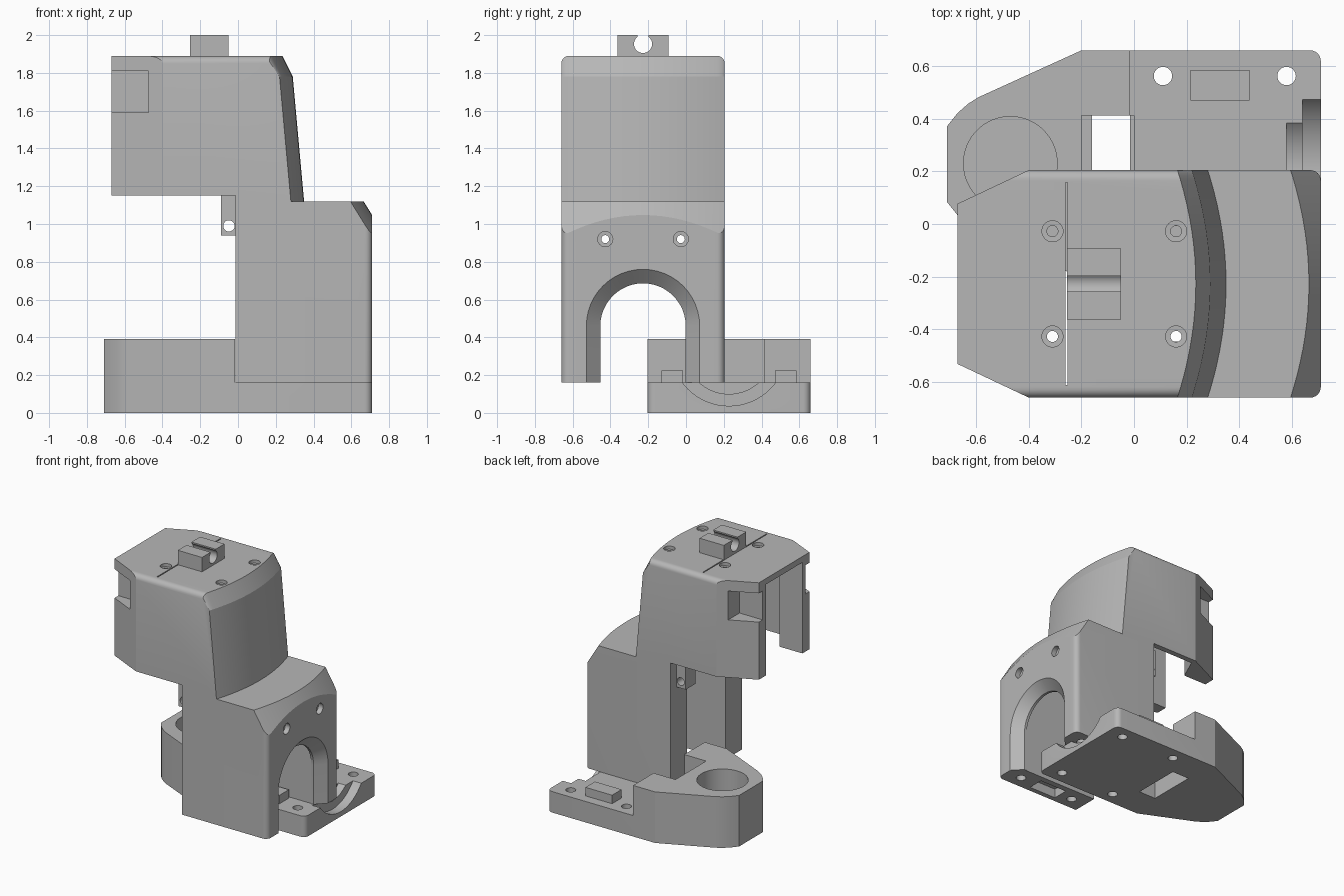
import bpy, bmesh, math

if "Cube" in bpy.data.objects:
    bpy.data.objects.remove(bpy.data.objects["Cube"])

grey = bpy.data.materials.new("matte grey")
grey.use_nodes = True
grey.diffuse_color = (0.47, 0.47, 0.47, 1)
grey.node_tree.nodes["Principled BSDF"].inputs["Base Color"].default_value = (0.47, 0.47, 0.47, 1)

YC = -0.2275   # middle of the cover
YB = 0.2275    # middle of the base
HALF = 0.4325  # half depth of both


def loft(name, rings):
    """Solid skinned through rings that share a point count."""
    bm = bmesh.new()
    rows = [[bm.verts.new(p) for p in ring] for ring in rings]
    n = len(rows[0])
    for a, b in zip(rows, rows[1:]):
        for i in range(n):
            bm.faces.new((a[i], a[(i + 1) % n], b[(i + 1) % n], b[i]))
    bm.faces.new(rows[0])
    bm.faces.new(rows[-1])
    bmesh.ops.recalc_face_normals(bm, faces=bm.faces)
    mesh = bpy.data.meshes.new(name)
    bm.to_mesh(mesh)
    bm.free()
    mesh.materials.append(grey)
    obj = bpy.data.objects.new(name, mesh)
    bpy.context.scene.collection.objects.link(obj)
    return obj


def box(name, x0, x1, y0, y1, z0, z1):
    return loft(name, [[(x0, y0, z), (x1, y0, z), (x1, y1, z), (x0, y1, z)] for z in (z0, z1)])


def place(axis, u, v, w):
    """Point at w along the axis, u and v across it."""
    return {"x": (w, u, v), "y": (u, w, v), "z": (u, v, w)}[axis]


def rod(name, axis, u, v, steps, n=32):
    """Turned shape: steps are (position along axis, radius)."""
    angles = [2 * math.pi * i / n for i in range(n)]
    return loft(name, [[place(axis, u + r * math.cos(t), v + r * math.sin(t), w) for t in angles]
                       for w, r in steps])


def prism(name, outline, z0, z1):
    return loft(name, [[(x, y, z) for x, y in outline] for z in (z0, z1)])


def cut(obj, cutters):
    for c in cutters:
        c.hide_render = True
        m = obj.modifiers.new("cut", "BOOLEAN")
        m.operation, m.solver, m.object = "DIFFERENCE", "EXACT", c
    bpy.context.view_layer.update()
    graph = bpy.context.evaluated_depsgraph_get()
    mesh = bpy.data.meshes.new_from_object(obj.evaluated_get(graph))
    obj.modifiers.clear()
    obj.data = mesh
    for c in cutters:
        bpy.data.objects.remove(c)


def rounding(d, r):
    """Drop of a rounded edge near the sides of the cover."""
    t = max(0.0, abs(d) - (HALF - r))
    return r - math.sqrt(max(0.0, r * r - t * t))


def bow(d):
    return -0.07 * (d / HALF) ** 2


# Cover: bowed side profile swept across its depth
def cover_ring(d):
    b, top, right = bow(d), 1.89 - rounding(d, 0.04), 0.71 - rounding(d, 0.04)
    left = -0.67 + max(0.0, abs(d) - 0.305) * 2.118
    shoulder = 0.665 + b
    pts = [(-0.012, 0.16), (right, 0.16), (right, 1.12 - (right - shoulder) / 0.62),
           (shoulder, 1.12), (0.35 + b, 1.12), (0.29 + b, 1.78), (0.235 + b, top),
           (left, top), (left, 1.15), (-0.012, 1.15)]
    return [(x, YC + d, z) for x, z in pts]


side = [0.05, 0.1, 0.15, 0.2, 0.25, 0.305, 0.35]
side += [HALF - 0.04 + 0.04 * math.sin(math.radians(a)) for a in range(0, 91, 15)]
cover = loft("cover", [cover_ring(d) for d in [-s for s in reversed(side)] + [0] + side])


# Hollow of the upper head, open below and at the end
def hollow_ring(d):
    b = bow(d)
    left = -0.8 if abs(d) <= 0.22 else -0.475 + (abs(d) - 0.22) * 0.45
    pts = [(left, 1.0), (-0.02, 1.0), (-0.02, 1.15), (0.3 + b, 1.15),
           (0.24 + b, 1.78), (0.2 + b, 1.845), (left, 1.845)]
    return [(x, YC + d, z) for x, z in pts]


half = [0.1, 0.22, 0.2205, 0.3, 0.39]
cutters = [loft("hollow", [hollow_ring(d) for d in [-s for s in reversed(half)] + [0] + half]),
           box("neck_hollow", -0.1, 0.62, YC - 0.23, YC + 0.23, 0.0, 1.06),
           box("throat", -0.1, 0.27, YC - 0.22, YC + 0.22, 1.0, 1.3),
           box("top_slit", -0.26, -0.252, YC - 0.385, YC + 0.385, 1.8, 1.95)]


# Arched doorway with a flared rim
def arch_ring(x, r):
    arc = [math.pi * i / 24 for i in range(25)]
    return ([(x, YC + r, 0.0)] + [(x, YC + r * math.cos(t), 0.46 + r * math.sin(t)) for t in arc]
            + [(x, YC - r, 0.0)])


cutters.append(loft("arch", [arch_ring(0.55, 0.226), arch_ring(0.64, 0.226),
                             arch_ring(0.71, 0.3), arch_ring(0.75, 0.3)]))

for s in (-1, 1):
    # Side notches, face screws, top screws, then sockets underneath
    ya, yb = sorted((YC + s * 0.26, YC + s * 0.6))
    cutters.append(box("notch", -0.8, -0.475, ya, yb, 1.59, 1.81))
    cutters.append(rod("face_screw", "x", YC + s * 0.2, 0.92,
                       [(0.5, 0.021), (0.67, 0.021), (0.671, 0.04), (0.8, 0.04)]))
    for x in (-0.31, 0.16):
        cutters.append(rod("top_screw", "z", x, YC + s * 0.2,
                           [(1.7, 0.021), (1.865, 0.021), (1.866, 0.04), (2.0, 0.04)]))
    y = YC + s * 0.335
    for x in (0.11, 0.58):
        cutters.append(rod("foot_hole", "z", x, y, [(0.1, 0.035), (0.36, 0.035)]))
    cutters.append(box("socket", 0.215, 0.445, y - 0.06, y + 0.06, 0.1, 0.23))
cut(cover, cutters)

# Clip on the top
clip = box("top_clip", -0.255, -0.05, YC - 0.135, YC + 0.135, 1.88, 2.0)
cut(clip, [rod("clip_hole", "x", YC, 1.953, [(-0.4, 0.048), (0.1, 0.048)]),
           box("clip_gap", -0.4, 0.1, YC - 0.03, YC + 0.03, 1.96, 2.1)])

# Pierced lugs behind the neck
lugs = []
for s, name in ((-1, "front_lug"), (1, "rear_lug")):
    ya, yb = sorted((YC + s * 0.24, YC + s * 0.36))
    lug = box(name, -0.09, 0.0, ya, yb, 0.94, 1.15)
    cut(lug, [rod("lug_hole", "y", -0.048, 0.99, [(ya - 0.1, 0.03), (yb + 0.1, 0.03)], 20)])
    lugs.append(lug)

# Base outline: rounded right corners, tapering to the left
edge = [(0.71 - 0.04 + 0.04 * math.cos(math.radians(a)), HALF - 0.04 + 0.04 * math.sin(math.radians(a)))
        for a in range(0, 91, 15)]
edge += [(-0.2, HALF), (-0.59, 0.255), (-0.63, 0.23), (-0.67, 0.195), (-0.71, 0.145)]
outline = [(x, YB + d) for x, d in edge] + [(x, YB - d) for x, d in reversed(edge)]
base = prism("base", outline, 0.0, 0.39)

cutters = [box("low_step", -0.015, 0.9, -0.5, 0.9, 0.16, 0.6),
           box("window_top", -0.2, 0.0, YB - 0.185, YB + 0.185, 0.15, 0.6),
           box("window", -0.16, -0.016, YB - 0.185, YB + 0.185, -0.1, 0.3),
           rod("round_pocket", "z", -0.47, YB + 0.003, [(0.12, 0.178), (0.6, 0.178)], 64),
           rod("groove_outer", "x", YB, 0.345, [(0.64, 0.308), (0.8, 0.308)], 64),
           rod("groove_inner", "x", YB, 0.335, [(0.58, 0.235), (0.7, 0.235)], 64)]
for s in (-1, 1):
    for x in (0.11, 0.58):
        cutters.append(rod("base_hole", "z", x, YB + s * 0.335, [(-0.1, 0.035), (0.3, 0.035)]))
cut(base, cutters)

# Locating pegs on the base
pegs = [box(name, 0.215, 0.44, YB + s * 0.3 - 0.0575, YB + s * 0.3 + 0.0575, 0.15, 0.225)
        for s, name in ((-1, "front_peg"), (1, "rear_peg"))]

for obj in [cover, clip, base] + lugs + pegs:
    bpy.ops.object.select_all(action="DESELECT")
    obj.select_set(True)
    bpy.context.view_layer.objects.active = obj
    bpy.ops.object.shade_smooth_by_angle(angle=math.radians(20))
